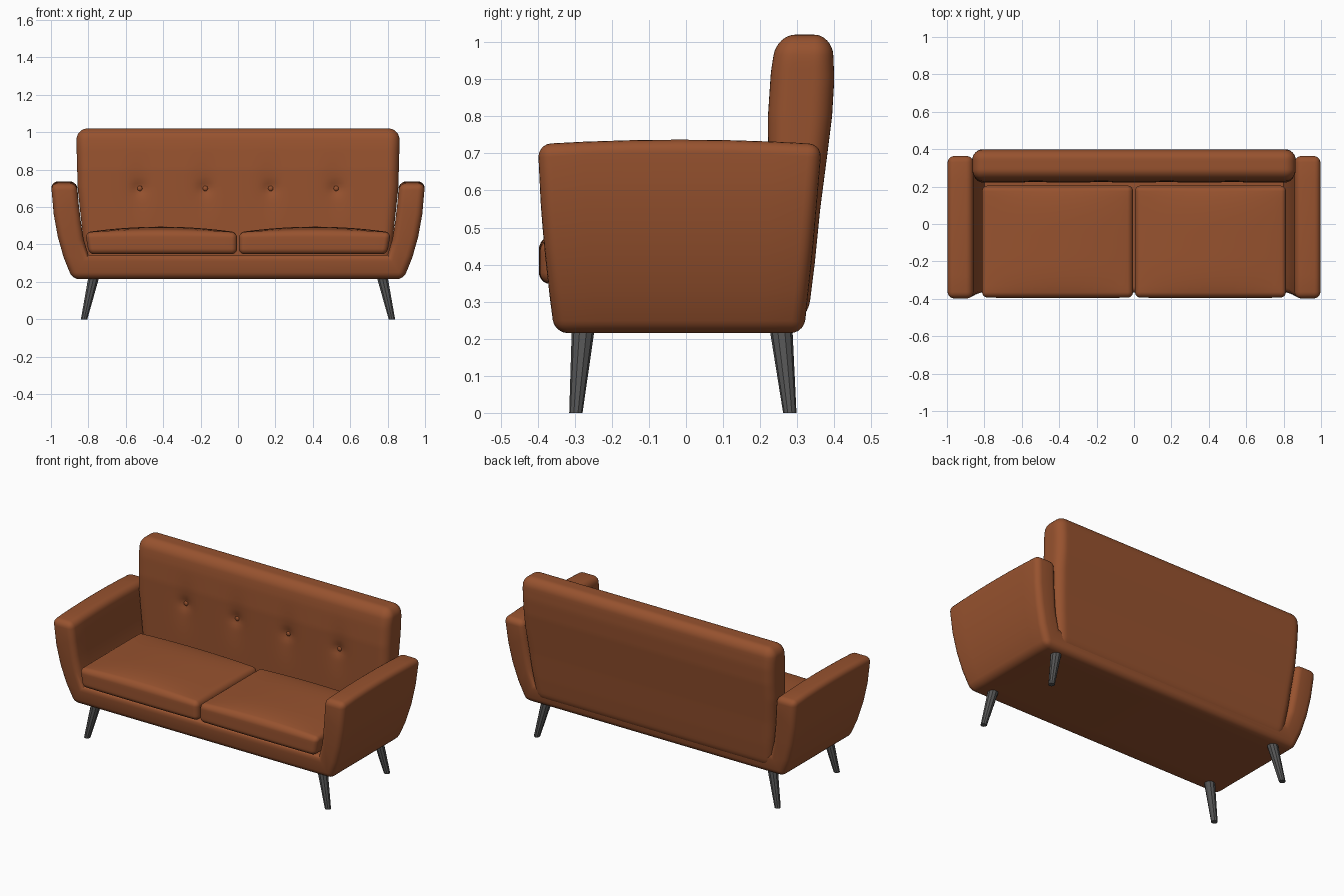
import bpy, bmesh, math
from mathutils import Vector, Matrix

if "Cube" in bpy.data.objects:
    bpy.data.objects.remove(bpy.data.objects["Cube"])


def material(name, rgb):
    m = bpy.data.materials.new(name)
    m.diffuse_color = (*rgb, 1)
    m.use_nodes = True
    m.node_tree.nodes["Principled BSDF"].inputs["Base Color"].default_value = m.diffuse_color
    return m


LEATHER = material("tan_leather", (0.31, 0.085, 0.028))
METAL = material("dark_grey", (0.09, 0.09, 0.09))


def finish(name, bm, mat, angle=35):
    bmesh.ops.recalc_face_normals(bm, faces=bm.faces[:])
    me = bpy.data.meshes.new(name)
    bm.to_mesh(me)
    bm.free()
    me.materials.append(mat)
    me.shade_smooth()
    me.set_sharp_from_angle(angle=math.radians(angle))
    ob = bpy.data.objects.new(name, me)
    bpy.context.collection.objects.link(ob)
    return ob


def interp(table, t):
    for (a, va), (b, vb) in zip(table, table[1:]):
        if t <= b:
            return va + (vb - va) * max(0, (t - a) / (b - a))
    return table[-1][1]


def rounded_box(name, lo, hi, r, cuts, deform):
    """Gridded box with rounded edges; deform moves each finished point."""
    axes = []
    for k in range(3):
        edge = [r * (1 - math.tan(math.pi / 4 * (1 - i / 4))) for i in range(4)]
        a, b = lo[k] + r, hi[k] - r
        mid = [a + (b - a) * i / cuts[k] for i in range(cuts[k] + 1)]
        axes.append([lo[k] + e for e in edge] + mid + [hi[k] - e for e in reversed(edge)])
    bm = bmesh.new()
    verts = {}

    def vert(idx):
        if idx not in verts:
            p = Vector([axes[k][idx[k]] for k in range(3)])
            core = Vector([min(max(p[k], lo[k] + r), hi[k] - r) for k in range(3)])
            verts[idx] = bm.verts.new(deform(core + r * (p - core).normalized()))
        return verts[idx]

    for k in range(3):
        u, v = (k + 1) % 3, (k + 2) % 3
        for end in (0, len(axes[k]) - 1):
            for i in range(len(axes[u]) - 1):
                for j in range(len(axes[v]) - 1):
                    quad = []
                    for di, dj in ((0, 0), (1, 0), (1, 1), (0, 1)):
                        idx = [0, 0, 0]
                        idx[k], idx[u], idx[v] = end, i + di, j + dj
                        quad.append(vert(tuple(idx)))
                    bm.faces.new(quad)
    return finish(name, bm, LEATHER)


# Base and both arms: one U-shaped band, (outer x, z, inner x, z) per station
half = [(0.885, 0.215, 0.80, 0.345), (0.932, 0.33, 0.826, 0.43), (0.963, 0.44, 0.84, 0.52),
        (0.985, 0.56, 0.851, 0.61), (1.0, 0.725, 0.862, 0.725)]
stations = [(-a, b, -c, d) for a, b, c, d in reversed(half)] + half
FRONT = [(0.215, -0.355), (0.4, -0.378), (0.55, -0.391), (0.73, -0.40)]
REAR = [(0.215, 0.318), (0.45, 0.343), (0.73, 0.367)]
N = 6
bm = bmesh.new()
rows = []
for s, (ox, oz, ix, iz) in enumerate(stations):
    pair = []
    for x, z in ((ox, oz), (ix, iz)):
        line = []
        for j in range(N + 1):
            t = j / N
            y = interp(FRONT, z) * (1 - t) + interp(REAR, z) * t
            crown = 0.012 * (1 - (2 * t - 1) ** 2) if s in (0, len(stations) - 1) else 0
            line.append(bm.verts.new((x, y, z + crown)))
        pair.append(line)
    rows.append(pair)
for (o1, i1), (o2, i2) in zip(rows, rows[1:]):
    for j in range(N):
        bm.faces.new((o1[j], o1[j + 1], o2[j + 1], o2[j]))
        bm.faces.new((i1[j], i1[j + 1], i2[j + 1], i2[j]))
    for j in (0, N):
        bm.faces.new((o1[j], i1[j], i2[j], o2[j]))
for o, i in (rows[0], rows[-1]):
    for j in range(N):
        bm.faces.new((o[j], o[j + 1], i[j + 1], i[j]))
bmesh.ops.recalc_face_normals(bm, faces=bm.faces[:])
sharp = [e for e in bm.edges if e.calc_face_angle_signed(0) > 0.6]
bmesh.ops.bevel(bm, geom=sharp, offset=0.036, offset_type='OFFSET', segments=5,
                profile=0.5, affect='EDGES', clamp_overlap=True)
finish("base_and_arms", bm, LEATHER, 50)

# Backrest: tapered towards the bottom, with tufted dimples on the front
BUTTONS = (-0.525, -0.175, 0.175, 0.525)
BUTTON_Z = 0.70
BACK_FRONT = [(0.25, 0.225), (0.80, 0.221), (0.92, 0.229), (1.02, 0.245)]
BACK_REAR = [(0.25, 0.328), (0.40, 0.347), (0.55, 0.362), (0.68, 0.379), (0.80, 0.394),
             (0.90, 0.40), (1.02, 0.395)]
BACK_WIDTH = [(0.25, 0.80), (0.45, 0.83), (0.70, 0.857), (0.95, 0.864), (1.02, 0.86)]


def shape_back(p):
    f = p.y / 0.17
    yf, yb = interp(BACK_FRONT, p.z), interp(BACK_REAR, p.z)
    x = p.x * interp(BACK_WIDTH, p.z)
    dip = 0
    for b in BUTTONS:
        dx, dz = x - b, p.z - BUTTON_Z
        dip += 0.014 * math.exp(-(dx * dx + dz * dz) / 0.0012)
        dip += 0.010 * math.exp(-dx * dx / 0.004 - dz * dz / 0.015)
    return Vector((x, yf + (yb - yf) * f + dip * max(0, 1 - 2 * f), p.z))


def scaled_back(p):
    # the grid is made at true width, then turned into a -1..1 width for shaping
    return shape_back(Vector((p.x / 0.86, p.y, p.z)))


rounded_box("backrest", (-0.86, 0, 0.25), (0.86, 0.17, 1.02), 0.055, (90, 4, 36), scaled_back)

# Buttons
for n, bx in enumerate(BUTTONS):
    bm = bmesh.new()
    bmesh.ops.create_uvsphere(bm, u_segments=16, v_segments=8, radius=0.014,
                              matrix=Matrix.Translation((bx, 0.243, BUTTON_Z))
                              @ Matrix.Diagonal((1, 0.6, 1, 1)))
    finish(f"button_{n + 1}", bm, LEATHER)

# Seat cushions: crowned top, outer side leaning with the arm
for side, label in ((-1, "left"), (1, "right")):
    def shape_seat(p, side=side):
        u, v = (p.x - 0.411) / 0.406, (p.y + 0.095) / 0.30
        h = (p.z - 0.348) / 0.117
        z = p.z + 0.03 * max(0, h) * (1 - u * u) * (1 - 0.8 * v ** 4)
        x = p.x - 0.02 * (1 - h) * max(0, u)
        return Vector((side * x, p.y - 0.004 * (1 - u * u) * max(0, -v), z))
    rounded_box(f"{label}_seat_cushion", (0.005, -0.393, 0.348), (0.817, 0.205, 0.465),
                0.03, (20, 16, 4), shape_seat)

# Splayed tapered legs
for sx, xl in ((-1, "left"), (1, "right")):
    for yl, top_y, foot_y in (("front", -0.277, -0.297), ("rear", 0.256, 0.28)):
        bm = bmesh.new()
        rings = []
        for x, y, z, r in ((0.823, foot_y, 0, 0.018), (0.77, top_y, 0.23, 0.031)):
            rings.append([bm.verts.new((sx * x + r * math.cos(a), y + r * math.sin(a), z))
                          for a in (math.tau * (k + 0.5) / 10 for k in range(10))])
        for k in range(10):
            m = (k + 1) % 10
            bm.faces.new((rings[0][k], rings[0][m], rings[1][m], rings[1][k]))
        for ring in rings:
            bm.faces.new(ring)
        finish(f"{yl}_{xl}_leg", bm, METAL, 30)
